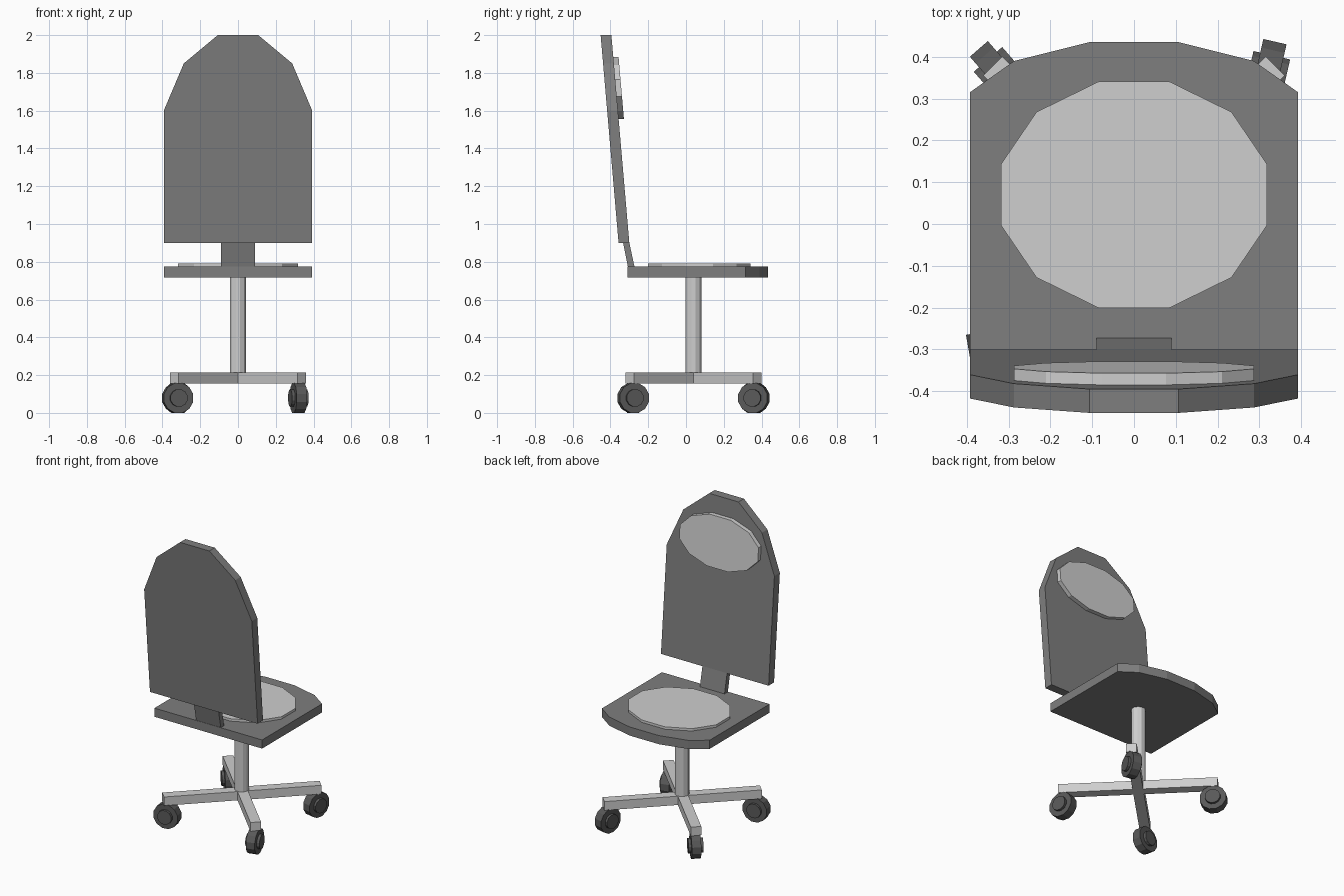
import bpy, bmesh, math
from mathutils import Vector, Matrix

if "Cube" in bpy.data.objects:
    bpy.data.objects.remove(bpy.data.objects["Cube"])


def material(name, v):
    m = bpy.data.materials.new(name)
    m.diffuse_color = (v, v, v, 1)
    m.use_nodes = True
    m.node_tree.nodes["Principled BSDF"].inputs["Base Color"].default_value = m.diffuse_color
    return m


FABRIC = material("grey fabric", 0.21)
PAD = material("light pad", 0.62)
METAL = material("light metal", 0.62)
RUBBER = material("dark rubber", 0.10)


def finish(name, bm, mat):
    bmesh.ops.recalc_face_normals(bm, faces=bm.faces)
    me = bpy.data.meshes.new(name)
    bm.to_mesh(me)
    bm.free()
    me.materials.append(mat)
    ob = bpy.data.objects.new(name, me)
    bpy.context.collection.objects.link(ob)
    return ob


def prism(name, outline, offset, mat):
    """Flat outline of 3D points extruded along an offset."""
    bm = bmesh.new()
    face = bm.faces.new([bm.verts.new(p) for p in outline])
    ext = bmesh.ops.extrude_face_region(bm, geom=[face], use_keep_orig=True)
    moved = [g for g in ext["geom"] if isinstance(g, bmesh.types.BMVert)]
    bmesh.ops.translate(bm, verts=moved, vec=Vector(offset))
    return finish(name, bm, mat)


def ring(rx, ry, n=12):
    return [(rx * math.cos((i + .5) * math.tau / n),
             ry * math.sin((i + .5) * math.tau / n)) for i in range(n)]


def mirrored(half):
    return half + [(-x, y) for x, y in reversed(half)]


# Seat with its curved edge, and round pad
seat = mirrored([(.393, -.31), (.393, .315), (.287, .39), (.107, .435)])
prism("seat", [(x, y, .718) for x, y in seat], (0, 0, .057), FABRIC)
prism("seat_pad", [(x, y + .07, .77) for x, y in ring(.33, .28)], (0, 0, .021), PAD)


# Leaning backrest, head pad and connecting bracket
def back_y(z):
    return -.357 - .095 * (z - .9) / 1.1


back = mirrored([(.393, .9), (.393, 1.6), (.287, 1.85), (.107, 2.0)])
prism("backrest", [(x, back_y(z), z) for x, z in back], (0, .057, 0), FABRIC)
head = [(x, z + 1.72) for x, z in ring(.297, .171)]
prism("head_pad", [(x, back_y(z) + .05, z) for x, z in head], (0, .035, 0), PAD)
bracket = [(-.307, .77), (-.272, .77), (-.302, .91), (-.335, .91)]
prism("back_bracket", [(-.09, y, z) for y, z in bracket], (.18, 0, 0), FABRIC)

# Central post
CY = .04
prism("post", [(x, y + CY, .155) for x, y in ring(.044, .044)], (0, 0, .57), METAL)

# Four legs, each with a swivelled caster (leg angle, axle angle)
for i, (leg, axle) in enumerate([(45, -13), (135, 41), (225, 100), (315, 14)]):
    rot = Matrix.Translation((0, CY, 0)) @ Matrix.Rotation(math.radians(leg), 4, 'Z')
    ob = prism(f"leg_{i}", [(0, -.032, .155), (.478, -.032, .155),
                            (.478, .032, .155), (0, .032, .155)], (0, 0, .058), METAL)
    ob.data.transform(rot)
    place = (Matrix.Translation(rot @ Vector((.452, 0, .079)))
             @ Matrix.Rotation(math.radians(axle), 4, 'Z'))
    for part, r, w in (("caster_wheel", .0815, .057), ("caster_hub", .047, .09)):
        ob = prism(f"{part}_{i}", [(-w / 2, y, z) for y, z in ring(r, r)], (w, 0, 0), RUBBER)
        ob.data.transform(place)
